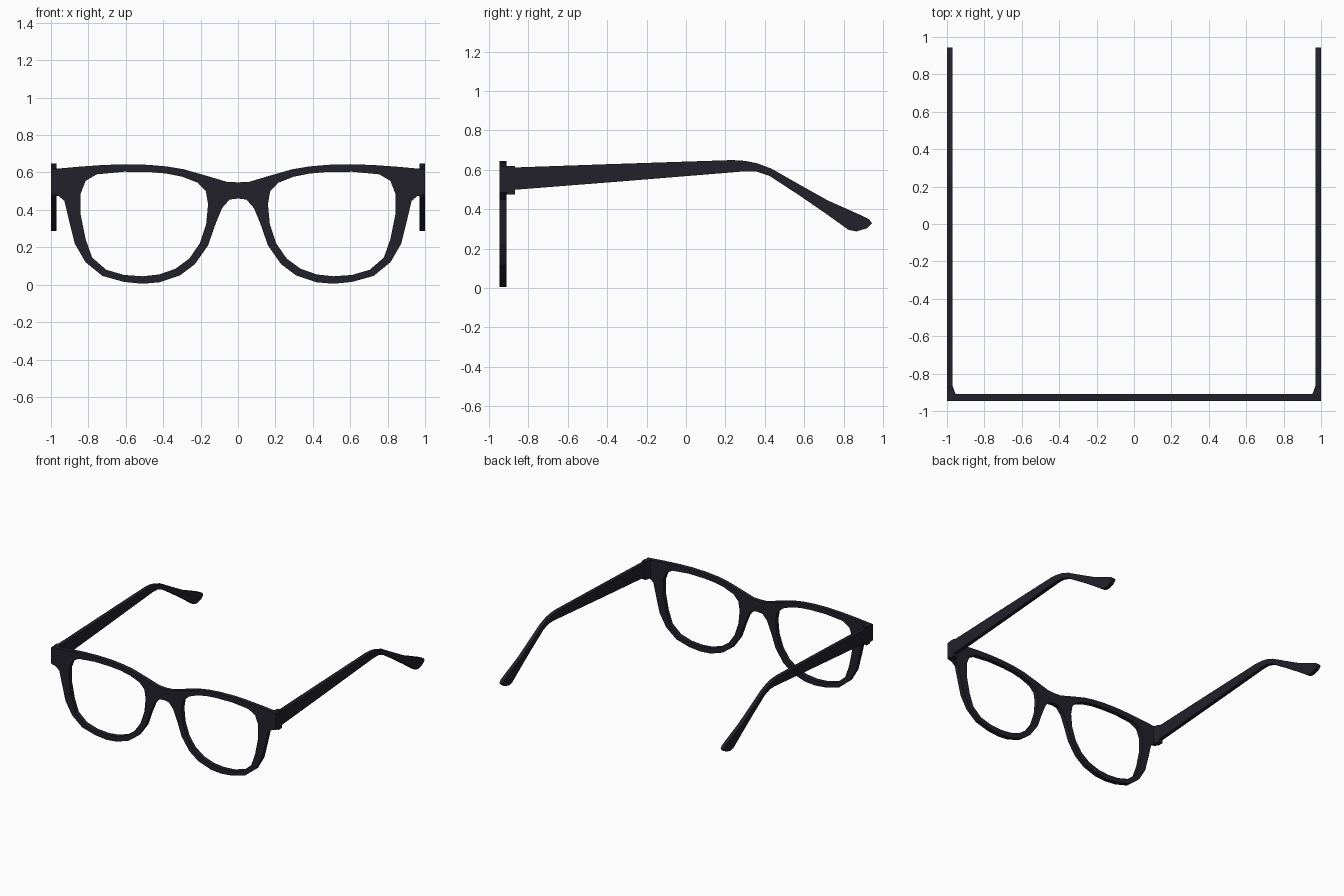
import bpy, bmesh
from mathutils import Matrix

plastic = bpy.data.materials.new("dark_plastic")
plastic.diffuse_color = (0.016, 0.015, 0.024, 1)

XZ = Matrix(((1, 0, 0, 0), (0, 0, -1, 0), (0, 1, 0, 0), (0, 0, 0, 1)))  # profile in x,z
YZ = Matrix(((0, 0, 1, 0), (1, 0, 0, 0), (0, 1, 0, 0), (0, 0, 0, 1)))   # profile in y,z
XY = Matrix.Identity(4)                                                # profile in x,y


def plate(name, loops, axes, centre, thickness, mirror=False):
    """Flat profile with optional holes, given thickness, as a clean mesh."""
    curve = bpy.data.curves.new(name, 'CURVE')
    curve.dimensions = '2D'
    curve.fill_mode = 'BOTH'
    curve.extrude = thickness / 2
    for loop in loops:
        s = curve.splines.new('POLY')
        s.points.add(len(loop) - 1)
        for p, (u, v) in zip(s.points, loop):
            p.co = (u, v, 0, 1)
        s.use_cyclic_u = True
    ob = bpy.data.objects.new(name, curve)
    bpy.context.collection.objects.link(ob)
    bpy.ops.object.select_all(action='DESELECT')
    ob.select_set(True)
    bpy.context.view_layer.objects.active = ob
    bpy.ops.object.convert(target='MESH')
    ob = bpy.context.view_layer.objects.active
    me = ob.data
    me.transform(Matrix.Translation(centre) @ axes)
    bm = bmesh.new()
    bm.from_mesh(me)
    bmesh.ops.remove_doubles(bm, verts=bm.verts, dist=0.0005)
    bmesh.ops.recalc_face_normals(bm, faces=bm.faces)
    for f in bm.faces:
        f.smooth = False
        f.material_index = 0
    bm.to_mesh(me)
    bm.free()
    me.materials.clear()
    me.materials.append(plastic)
    if mirror:
        ob.modifiers.new("Mirror", 'MIRROR').use_mirror_merge = False
    return ob


def flip(loop):
    return [(-x, z) for x, z in reversed(loop)]


# Front frame: right half of the outline, from top centre to bottom centre
half = [(0.06, 0.55), (0.16, 0.58), (0.29, 0.617), (0.38, 0.632), (0.48, 0.641), (0.6, 0.644),
        (0.72, 0.64), (0.86, 0.63), (1.0, 0.617),
        (1.0, 0.485), (0.96, 0.475), (0.928, 0.448), (0.905, 0.35), (0.873, 0.22),
        (0.815, 0.12), (0.725, 0.047), (0.61, 0.015), (0.51, 0.005), (0.42, 0.013),
        (0.31, 0.05), (0.23, 0.11), (0.16, 0.21), (0.12, 0.325), (0.085, 0.41),
        (0.045, 0.455)]
outline = [(0, 0.547)] + half + [(0, 0.461)] + flip(half)

# Lens opening
lens = [(0.755, 0.59), (0.61, 0.604), (0.47, 0.602), (0.38, 0.594), (0.30, 0.578), (0.215, 0.545),
        (0.172, 0.5), (0.16, 0.43), (0.17, 0.325), (0.205, 0.22), (0.26, 0.14),
        (0.335, 0.085), (0.42, 0.055), (0.51, 0.045), (0.61, 0.052), (0.705, 0.08),
        (0.78, 0.145), (0.815, 0.245), (0.842, 0.38), (0.842, 0.485), (0.815, 0.555)]
plate("front_frame", [outline, lens, flip(lens)], XZ, (0, -0.928, 0), 0.036)

# Hinge blocks at the corners, tapering toward the temples
hinge = [(0.953, -0.912), (0.969, -0.868), (1.0, -0.868), (1.0, -0.912)]
plate("hinge_blocks", [hinge], XY, (0, 0, 0.547), 0.146, mirror=True)

# Temples with bent ear hooks
temple = [(-0.912, 0.61), (-0.4, 0.628), (0.235, 0.649), (0.30, 0.645), (0.36, 0.633),
          (0.435, 0.605), (0.575, 0.525), (0.72, 0.444), (0.89, 0.368), (0.93, 0.348),
          (0.945, 0.328), (0.92, 0.303), (0.865, 0.287), (0.825, 0.295), (0.70, 0.384),
          (0.575, 0.47), (0.425, 0.568), (0.36, 0.59), (0.30, 0.592), (-0.3, 0.543),
          (-0.912, 0.495)]
plate("temples", [temple], YZ, (0.985, 0, 0), 0.03, mirror=True)
